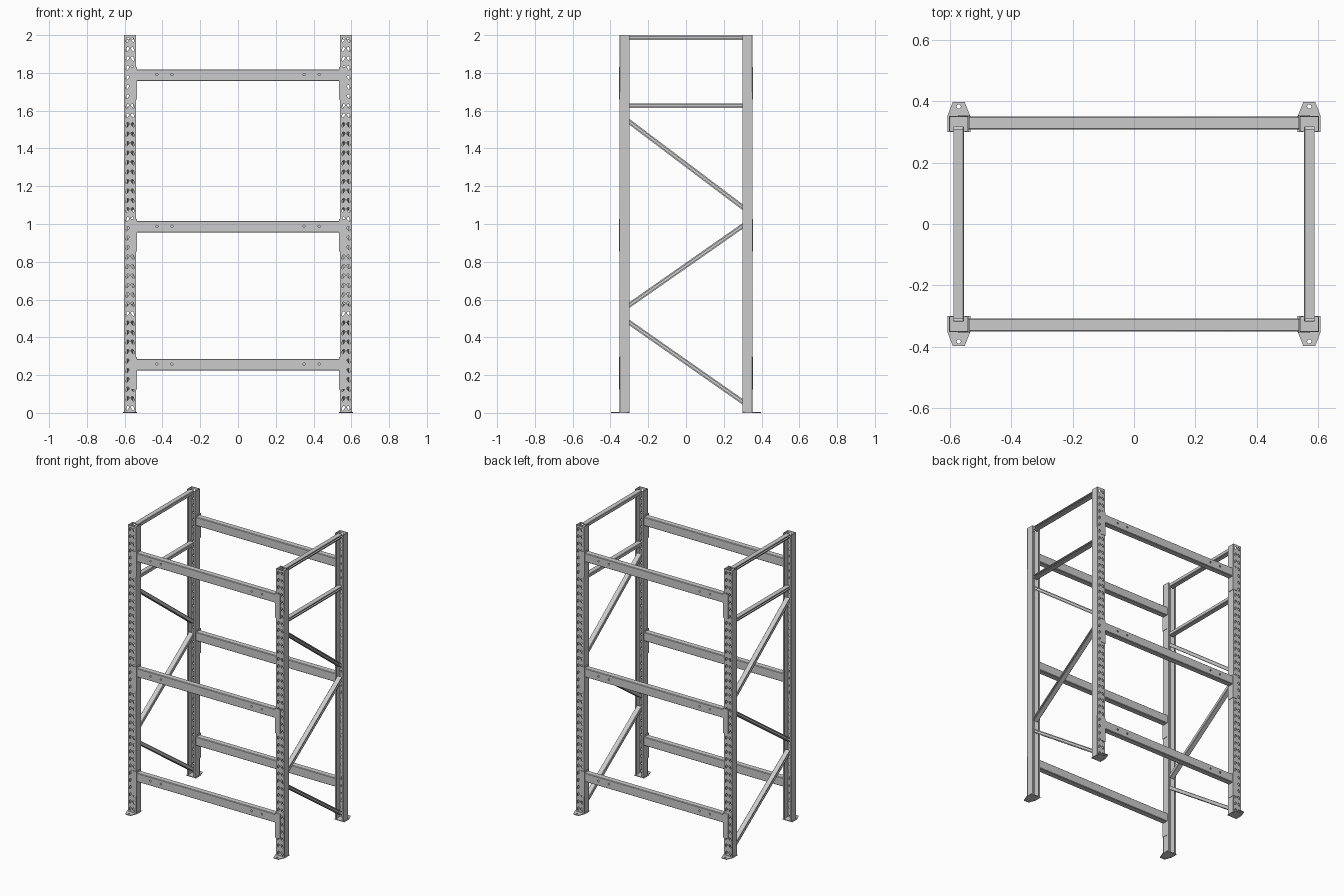
import bpy, bmesh, math
from mathutils import Matrix, Vector

if "Cube" in bpy.data.objects:
    bpy.data.objects.remove(bpy.data.objects["Cube"])

FRONT = Matrix.Rotation(math.pi / 2, 4, 'X')   # drawing plane -> xz


def finish(name, mesh, axes, thick=0):
    """Wrap a mesh in an object, mirrored about the rack centre."""
    ob = bpy.data.objects.new(name, mesh)
    bpy.context.collection.objects.link(ob)
    if thick:
        s = ob.modifiers.new("sheet", 'SOLIDIFY')
        s.thickness, s.offset, s.use_even_offset = thick, 0, True
    m = ob.modifiers.new("mirror", 'MIRROR')
    m.use_axis = ('X' in axes, 'Y' in axes, False)
    m.use_mirror_merge = False
    return ob


def plate(name, outline, holes, thick, matrix, axes):
    """Flat sheet with punched holes, from a filled 2D curve."""
    cu = bpy.data.curves.new(name, 'CURVE')
    cu.dimensions, cu.fill_mode, cu.extrude = '2D', 'BOTH', thick / 2
    for loop in [outline] + holes:
        sp = cu.splines.new('POLY')
        sp.points.add(len(loop) - 1)
        for p, (x, y) in zip(sp.points, loop):
            p.co = (x, y, 0, 1)
        sp.use_cyclic_u = True
    tmp = bpy.data.objects.new("tmp", cu)
    bpy.context.collection.objects.link(tmp)
    dg = bpy.context.evaluated_depsgraph_get()
    mesh = bpy.data.meshes.new_from_object(tmp.evaluated_get(dg))
    bpy.data.objects.remove(tmp)
    mesh.transform(matrix)
    return finish(name, mesh, axes)


def folded(name, section, travel, thick, axes):
    """Folded sheet: an open 3D section line swept along a vector."""
    bm = bmesh.new()
    a = [bm.verts.new(p) for p in section]
    b = [bm.verts.new(Vector(p) + Vector(travel)) for p in section]
    for i in range(len(a) - 1):
        bm.faces.new((a[i], a[i + 1], b[i + 1], b[i]))
    mesh = bpy.data.meshes.new(name)
    bm.to_mesh(mesh)
    bm.free()
    return finish(name, mesh, axes, thick)


def circle(cx, cy, r, n=12):
    return [(cx + r * math.cos(2 * math.pi * i / n), cy + r * math.sin(2 * math.pi * i / n))
            for i in range(n)]


def teardrop(cx, cy, tilt):
    pts = [(0, -0.014), (0.004, -0.009), (0.007, 0.004), (0.005, 0.010),
           (0, 0.012), (-0.005, 0.010), (-0.007, 0.004), (-0.004, -0.009)]
    c, s = math.cos(tilt), math.sin(tilt)
    return [(cx + x * c - y * s, cy + x * s + y * c) for x, y in pts]


def rect(x0, x1, y0, y1):
    return [(x0, y0), (x1, y0), (x1, y1), (x0, y1)]


# Upright posts: perforated face plus two lipped flanges
X0, X1, PX = 0.54, 0.603, 0.5715
slots = [teardrop(PX + s * 0.014, 0.025 + 0.05 * i, s * 0.4)
         for i in range(40) for s in (-1, 1)]
plate("post_face", rect(X0, X1, 0, 2), slots, 0.003,
      Matrix.Translation((0, -0.3505, 0)) @ FRONT, 'XY')
for name, x, d in (("post_inner_flange", X0 + 0.0015, 1), ("post_outer_flange", X1 - 0.0015, -1)):
    folded(name, [(x, -0.349, 0), (x, -0.3015, 0), (x + d * 0.010, -0.3015, 0)],
           (0, 0, 2), 0.003, 'XY')

# Foot plates with an anchor hole
plate("foot_plate",
      [(0.534, -0.30), (0.534, -0.352), (0.552, -0.398), (0.591, -0.398), (0.609, -0.352), (0.609, -0.30)],
      [circle(PX, -0.383, 0.007)], 0.005, Matrix.Translation((0, 0, 0.0025)), 'XY')

# Shelf beams with bolt holes, and their hooked end connectors
for level, z in (("lower", 0.225), ("middle", 0.955), ("upper", 1.758)):
    top = z + 0.061
    bolts = [circle(s * x, z + 0.033, 0.006) for s in (-1, 1) for x in (0.35, 0.43)]
    plate(level + "_beam_face", rect(-0.538, 0.538, z + 0.003, top - 0.003), bolts, 0.003,
          Matrix.Translation((0, -0.3485, 0)) @ FRONT, 'Y')
    yz = [(-0.3485, z + 0.004), (-0.346, z + 0.0015), (-0.3115, z + 0.0015), (-0.309, z + 0.004),
          (-0.309, top - 0.004), (-0.3115, top - 0.0015), (-0.346, top - 0.0015), (-0.3485, top - 0.004)]
    folded(level + "_beam_shell", [(-0.538, y, h) for y, h in yz], (1.076, 0, 0), 0.003, 'Y')
    folded(level + "_beam_connector",
           [(0.574, -0.3538, z - 0.10), (0.5375, -0.3538, z - 0.10), (0.5375, -0.31, z - 0.10)],
           (0, 0, 0.172), 0.003, 'XY')

# Side frame braces: lipped channels between front and rear posts
braces = (("top_rail", 1.987, 1.987), ("upper_rail", 1.627, 1.627),
          ("upper_diagonal", 1.545, 1.085), ("middle_diagonal", 0.567, 0.993),
          ("lower_diagonal", 0.482, 0.055))
for name, z_front, z_rear in braces:
    d = Vector((0, 0.62, (z_rear - z_front) * 0.62 / 0.61))
    n = Vector((1, 0, 0)).cross(d).normalized()
    start = Vector((PX, 0, (z_front + z_rear) / 2)) - d / 2
    uv = [(0.016, 0.005), (0.016, 0.011), (-0.014, 0.011), (-0.016, 0.009),
          (-0.016, -0.009), (-0.014, -0.011), (0.016, -0.011), (0.016, -0.005)]
    folded(name, [start + Vector((u, 0, 0)) + n * v for u, v in uv], d, 0.0025, 'X')
